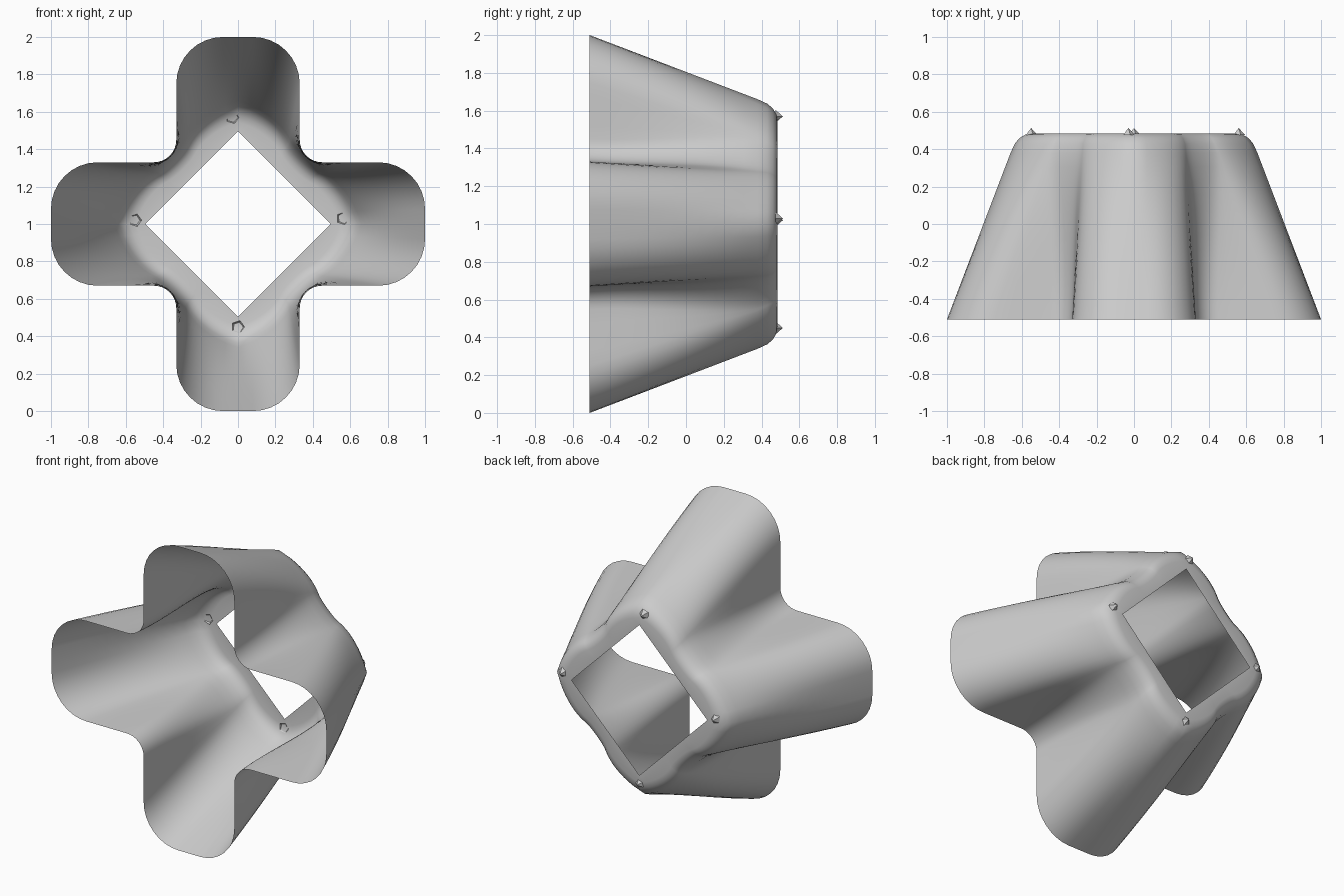
import bpy, bmesh, math

if "Cube" in bpy.data.objects:
    bpy.data.objects.remove(bpy.data.objects["Cube"])

CZ = 1.0  # height of the central axis


def arc(cx, cz, rad, a0, a1, n=8):
    return [(cx + rad * math.cos(math.radians(a0 + (a1 - a0) * i / n)),
             cz + rad * math.sin(math.radians(a0 + (a1 - a0) * i / n))) for i in range(n + 1)]


def line(p, q, n):
    # interior points only
    return [(p[0] + (q[0] - p[0]) * i / n, p[1] + (q[1] - p[1]) * i / n) for i in range(1, n)]


def project(profile, size, p, blend=1.0):
    """Move an outline radially towards a (super)diamond of the given size."""
    out = []
    for x, z in profile:
        f = size / (abs(x) ** p + abs(z) ** p) ** (1 / p)
        f = 1 + (f - 1) * blend
        out.append((x * f, z * f))
    return out


def cross_profile(L, w, R, r, soften):
    """Rounded plus outline (arm length, half width, tip and valley radii),
    softened towards a rounded diamond."""
    tip = arc(L - R, w - R, R, 0, 90)
    valley = arc(w + r, w + r, r, 270, 180)
    tip2 = [(z, x) for x, z in reversed(tip)]
    quarter = ([(L, 0)] + tip + line(tip[-1], valley[0], 4) + valley
               + line(valley[-1], tip2[0], 4) + tip2)
    pts = []
    for c, s in [(1, 0), (0, 1), (-1, 0), (0, -1)]:
        pts += [(c * x - s * z, s * x + c * z) for x, z in quarter]
    return project(pts, L, 1.2, soften)


def finish(name, bm):
    me = bpy.data.meshes.new(name)
    bm.to_mesh(me)
    bm.free()
    ob = bpy.data.objects.new(name, me)
    bpy.context.collection.objects.link(ob)
    return ob


# Tapered cross-shaped shell whose valleys fill out towards the rounded rear rim
rings = []
for i in range(13):
    t = i / 12
    rings.append((-0.51 + 0.89 * t,
                  cross_profile(1.0 - 0.34 * t, 0.33 - 0.06 * t, 0.25 - 0.05 * t,
                                0.12 + 0.03 * t, 0.7 * t * t)))
for y, L, w, R in [(0.43, 0.637, 0.266, 0.20), (0.46, 0.612, 0.256, 0.19),
                   (0.478, 0.58, 0.242, 0.18), (0.485, 0.545, 0.225, 0.17)]:
    rings.append((y, cross_profile(L, w, R, 0.14, 0.7)))
# Flat rear flange with diamond opening
rings.append((0.485, project(rings[-1][1], 0.495, 1.0)))

bm = bmesh.new()
loops = [[bm.verts.new((x, y, CZ + z)) for x, z in pts] for y, pts in rings]
for a, b in zip(loops, loops[1:]):
    n = len(a)
    for i in range(n):
        j = (i + 1) % n
        bm.faces.new((a[i], a[j], b[j], b[i]))
bmesh.ops.remove_doubles(bm, verts=bm.verts, dist=1e-5)
shell = finish("cross_shell", bm)
bpy.context.view_layer.objects.active = shell
shell.select_set(True)
bpy.ops.object.shade_smooth_by_angle(angle=math.radians(60))

# Small faceted nubs at the rear arm tips
for name, x, z in [("nub_right", 0.56, 0.03), ("nub_left", -0.55, 0.02),
                   ("nub_top", -0.03, 0.57), ("nub_bottom", 0.0, -0.55)]:
    bm = bmesh.new()
    base = [bm.verts.new((x + 0.035 * math.cos(a), 0.475, CZ + z + 0.035 * math.sin(a)))
            for a in [k * math.tau / 5 for k in range(5)]]
    peak = bm.verts.new((x, 0.513, CZ + z))
    for i in range(5):
        bm.faces.new((base[i], base[(i + 1) % 5], peak))
    bmesh.ops.recalc_face_normals(bm, faces=bm.faces)
    finish(name, bm)
